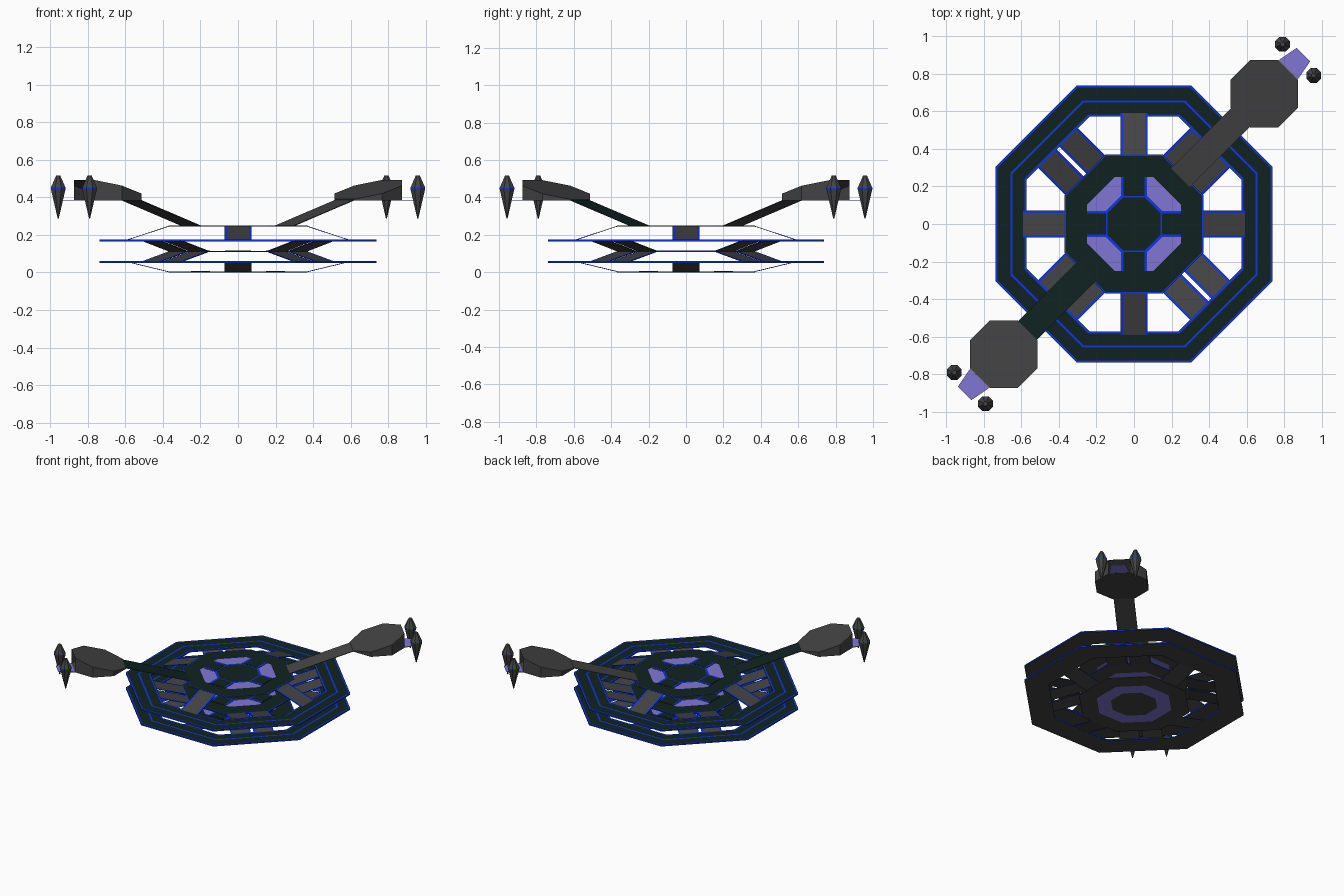
import bpy, bmesh, math
from mathutils import Vector

if "Cube" in bpy.data.objects:
    bpy.data.objects.remove(bpy.data.objects["Cube"])

COLOURS = {
    "dark_teal": (0.005, 0.016, 0.015),
    "edge_blue": (0.005, 0.035, 0.72),
    "dark_grey": (0.057, 0.057, 0.057),
    "violet": (0.22, 0.18, 0.66),
}
TEAL, BLUE, GREY, VIOLET = range(4)
MATS = []
for n, c in COLOURS.items():
    m = bpy.data.materials.new(n)
    m.diffuse_color = (*c, 1)
    m.use_nodes = True
    m.node_tree.nodes["Principled BSDF"].inputs["Base Color"].default_value = m.diffuse_color
    MATS.append(m)


def finish(name, bm):
    bmesh.ops.recalc_face_normals(bm, faces=bm.faces[:])
    me = bpy.data.meshes.new(name)
    bm.to_mesh(me)
    bm.free()
    for m in MATS:
        me.materials.append(m)
    ob = bpy.data.objects.new(name, me)
    bpy.context.collection.objects.link(ob)
    return ob


def octagon(apothem, cx=0, cy=0):
    r = apothem / math.cos(math.pi / 8)
    return [(cx + r * math.cos(math.pi / 8 + k * math.pi / 4),
             cy + r * math.sin(math.pi / 8 + k * math.pi / 4)) for k in range(8)]


def plate(name, radii, top, bottom, z0, z1, side=BLUE):
    """Flat octagonal plate made of concentric colour bands."""
    bm = bmesh.new()
    levels = [[[bm.verts.new((x, y, z)) for x, y in octagon(r)] if r else None
               for r in radii] for z in (z0, z1)]

    def band(a, b, mat):
        for k in range(8):
            j = (k + 1) % 8
            bm.faces.new((a[k], a[j], b[j], b[k])).material_index = mat

    for loops, mats in zip(levels, (bottom, top)):
        for i, mat in enumerate(mats):
            if loops[i] is None:
                bm.faces.new(loops[i + 1]).material_index = mat
            else:
                band(loops[i], loops[i + 1], mat)
    for i in (0, -1):
        if levels[0][i]:
            band(levels[0][i], levels[1][i], side)
    return finish(name, bm)


def strip(name, p0, p1, deg, half, centre, border=0.014, offset=0, t=0.004):
    """Thin radial slab from (radius, z) p0 to p1, with coloured borders."""
    a = math.radians(deg)
    d, n = Vector((math.cos(a), math.sin(a), 0)), Vector((-math.sin(a), math.cos(a), 0))
    cols = [-half, -half + border, half - border, half] if border else [-half, half]
    mats = [BLUE, centre, BLUE] if border else [centre]
    bm = bmesh.new()
    g = [[[bm.verts.new(d * r + n * (c + offset) + Vector((0, 0, z + h))) for c in cols]
          for r, z in (p0, p1)] for h in (0, t)]
    for i, mat in enumerate(mats):
        for lv, m in ((0, GREY), (1, mat)):
            bm.faces.new((g[lv][0][i], g[lv][0][i + 1], g[lv][1][i + 1], g[lv][1][i])).material_index = m
        for e in (0, 1):
            bm.faces.new((g[0][e][i], g[0][e][i + 1], g[1][e][i + 1], g[1][e][i])).material_index = mat
    for c in (0, -1):
        bm.faces.new((g[0][0][c], g[0][1][c], g[1][1][c], g[1][0][c])).material_index = BLUE if border else GREY
    return finish(name, bm)


# Two big octagonal rings
for name, z in (("lower_ring", 0.05), ("upper_ring", 0.165)):
    plate(name, (0.572, 0.584, 0.646, 0.658, 0.726, 0.737),
          (BLUE, TEAL, BLUE, TEAL, BLUE), (GREY,) * 5, z, z + 0.01)

# Three stacked hubs with violet window bands and straps on top
for name, z0, z1, side in (("lower_hub", 0, 0.005, GREY), ("middle_hub", 0.108, 0.115, BLUE),
                           ("upper_hub", 0.244, 0.249, GREY)):
    plate(name, (0, 0.14, 0.155, 0.25, 0.362, 0.37),
          (TEAL, BLUE, VIOLET, TEAL, BLUE), (GREY, GREY, VIOLET, GREY, GREY), z0, z1, side)
    for k in range(4):
        strip(f"{name}_strap_{k}", (0.15, z1), (0.25, z1), 90 * k, 0.07, TEAL, t=0.002)

# Spokes from hubs to rings on the four axes
for k in range(4):
    strip(f"upper_spoke_{k}", (0.365, 0.245), (0.59, 0.171), 90 * k, 0.072, GREY)
    strip(f"lower_spoke_{k}", (0.365, 0.001), (0.59, 0.055), 90 * k, 0.072, GREY)

# Paired chevron struts on the diagonals
for k in range(4):
    for s in (-1, 1):
        for part, z in (("upper", 0.168), ("lower", 0.055)):
            strip(f"{part}_chevron_{k}_{'left' if s > 0 else 'right'}", (0.365, 0.11), (0.575, z),
                  45 + 90 * k, 0.07, GREY, offset=0.08 * s)

for side, s, arm_mat in (("back", 1, GREY), ("front", -1, TEAL)):
    # Rising arm to the pod
    strip(f"{side}_arm", (0.35, 0.246), (0.81, 0.385), 45 if s > 0 else 225, 0.071, arm_mat, border=0)

    # Wedge-topped octagonal pod, open on its outer side
    bm = bmesh.new()
    pts = octagon(0.18, 0.693, 0.693)
    ztop = lambda x, y: 0.39 + 0.285 * ((x + y) / math.sqrt(2) - 0.80)
    lo = [bm.verts.new((s * x, s * y, 0.383)) for x, y in pts]
    hi = [bm.verts.new((s * x, s * y, ztop(x, y))) for x, y in pts]
    bm.faces.new(lo[::-1])
    roof = bm.faces.new(hi)
    for k in range(1, 8):
        j = (k + 1) % 8
        bm.faces.new((lo[k], lo[j], hi[j], hi[k]))
    # facet 0 faces the outer diagonal and stays open
    for f in bm.faces:
        f.material_index = GREY
    rim = bmesh.ops.inset_individual(bm, faces=[roof], thickness=0.009)["faces"]
    for f in rim:
        f.material_index = BLUE
    finish(f"{side}_pod", bm)

    # Violet landing plate
    bm = bmesh.new()
    f = bm.faces.new([bm.verts.new((s * x, s * y, 0.383)) for x, y in
                      ((0.77, 0.872), (0.865, 0.937), (0.937, 0.865), (0.872, 0.77))])
    ext = bmesh.ops.extrude_face_region(bm, geom=[f])["geom"]
    bmesh.ops.translate(bm, verts=[v for v in ext if isinstance(v, bmesh.types.BMVert)], vec=(0, 0, 0.004))
    for f in bm.faces:
        f.material_index = VIOLET
    finish(f"{side}_landing_plate", bm)

    # Pair of faceted spindles with a blue waist line
    for i, (cx, cy) in enumerate(((0.79, 0.957), (0.957, 0.79))):
        bm = bmesh.new()
        prof = ((0.003, 0.287), (0.0425, 0.445), (0.0425, 0.451), (0.012, 0.516))
        rings = [[bm.verts.new((s * x, s * y, z)) for x, y in octagon(r * math.cos(math.pi / 8), cx, cy)]
                 for r, z in prof]
        for q in range(3):
            for k in range(8):
                j = (k + 1) % 8
                bm.faces.new((rings[q][k], rings[q][j], rings[q + 1][j], rings[q + 1][k])
                             ).material_index = BLUE if q == 1 else GREY
        for loop in (rings[0], rings[-1]):
            bm.faces.new(loop).material_index = GREY
        finish(f"{side}_spindle_{i}", bm)
